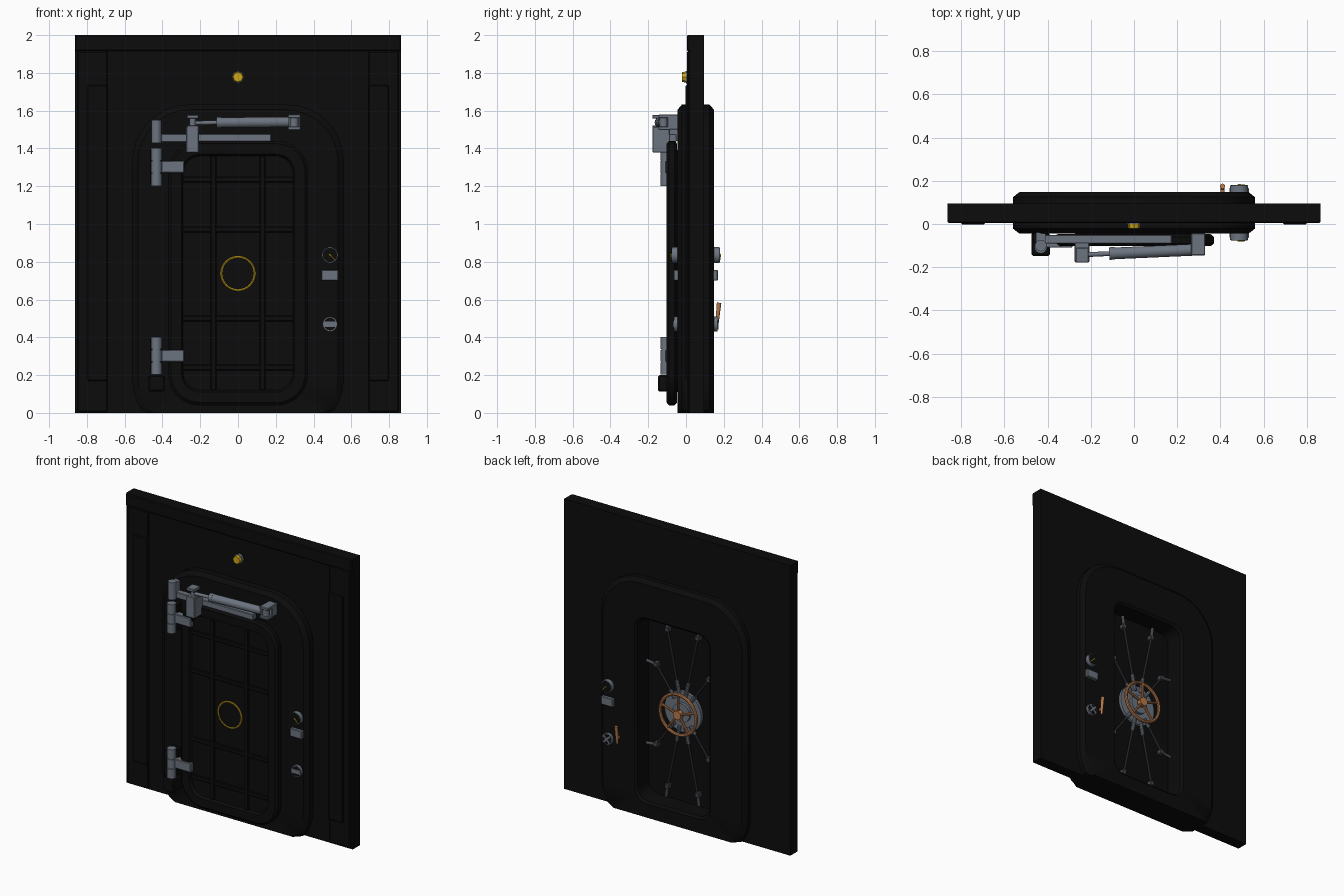
import bpy, bmesh, math
from mathutils import Vector, Matrix

if "Cube" in bpy.data.objects:
    bpy.data.objects.remove(bpy.data.objects["Cube"], do_unlink=True)


def material(name, rgb):
    m = bpy.data.materials.new(name)
    m.use_nodes = True
    m.diffuse_color = (*rgb, 1)
    m.node_tree.nodes["Principled BSDF"].inputs["Base Color"].default_value = (*rgb, 1)
    return m


BLACK = material("black paint", (0.0035, 0.0035, 0.0035))
GREY = material("blue grey steel", (0.15, 0.175, 0.215))
DARK = material("dark steel", (0.06, 0.06, 0.075))
YELLOW = material("yellow", (0.62, 0.38, 0.01))
COPPER = material("copper", (0.48, 0.19, 0.07))
made = []


def finish(name, bm, mat):
    bmesh.ops.recalc_face_normals(bm, faces=bm.faces)
    me = bpy.data.meshes.new(name)
    bm.to_mesh(me)
    bm.free()
    me.materials.append(mat)
    ob = bpy.data.objects.new(name, me)
    bpy.context.collection.objects.link(ob)
    made.append(ob)
    return ob


def box(name, x, y, z, mat, bevel=0.0, spin=0.0):
    """Box from (min, max) pairs, optionally turned about y."""
    bm = bmesh.new()
    size = [b - a for a, b in (x, y, z)]
    mid = Vector([(a + b) / 2 for a, b in (x, y, z)])
    bmesh.ops.create_cube(bm, size=1)
    bmesh.ops.scale(bm, vec=size, verts=bm.verts)
    if bevel:
        bmesh.ops.bevel(bm, geom=bm.edges[:], offset=bevel, segments=1, affect='EDGES')
    bmesh.ops.transform(bm, verts=bm.verts,
                        matrix=Matrix.Translation(mid) @ Matrix.Rotation(spin, 4, 'Y'))
    return finish(name, bm, mat)


def rod(name, a, b, r, mat, r2=None, sides=20):
    """Cylinder or cone from point a to point b."""
    a, b = Vector(a), Vector(b)
    bm = bmesh.new()
    turn = (b - a).to_track_quat('Z', 'Y').to_matrix().to_4x4()
    bmesh.ops.create_cone(bm, cap_ends=True, segments=sides, radius1=r,
                          radius2=r if r2 is None else r2, depth=(b - a).length,
                          matrix=Matrix.Translation((a + b) / 2) @ turn)
    return finish(name, bm, mat)


def ring(name, c, big, small, mat, n=40, m=8):
    """Torus facing along y."""
    bm = bmesh.new()
    rows = []
    for i in range(n):
        t = math.tau * i / n
        row = []
        for j in range(m):
            u = math.tau * j / m
            d = big + small * math.cos(u)
            row.append(bm.verts.new((c[0] + d * math.cos(t), c[1] + small * math.sin(u),
                                     c[2] + d * math.sin(t))))
        rows.append(row)
    for i in range(n):
        p, q = rows[i], rows[(i + 1) % n]
        for j in range(m):
            k = (j + 1) % m
            bm.faces.new((p[j], p[k], q[k], q[j]))
    return finish(name, bm, mat)


def rounded(hw, z0, z1, r, steps=8):
    pts = []
    for k, (x, z) in enumerate(((hw - r, z1 - r), (r - hw, z1 - r),
                                (r - hw, z0 + r), (hw - r, z0 + r))):
        for i in range(steps + 1):
            t = math.pi / 2 * (k + i / steps)
            pts.append((x + r * math.cos(t), max(z + r * math.sin(t), 0)))
    return pts


def loft(name, sections, mat, closed=False):
    """Skin rounded rectangles (half width, bottom, top, radius, y)."""
    bm = bmesh.new()
    loops = [[bm.verts.new((x, s[4], z)) for x, z in rounded(*s[:4])] for s in sections]
    pairs = list(zip(loops, loops[1:])) + ([(loops[-1], loops[0])] if closed else [])
    for p, q in pairs:
        for i in range(len(p)):
            j = (i + 1) % len(p)
            bm.faces.new((p[i], p[j], q[j], q[i]))
    if not closed:
        bm.faces.new(loops[0])
        bm.faces.new(loops[-1])
    return finish(name, bm, mat)


# Bulkhead wall, split around the doorway
HALF = 0.863
for s, side in ((1, "left"), (-1, "right")):
    def span(a, b):
        return tuple(sorted((s * a, s * b)))
    box(side + "_wall", span(0.45, HALF), (0.018, 0.095), (0, 2), BLACK)
    box(side + "_column", span(0.69, 0.85), (0.006, 0.03), (0.005, 1.915), BLACK, 0.006)
    box(side + "_column_pad", span(0.69, 0.80), (-0.002, 0.02), (0.17, 1.735), BLACK, 0.005)
box("upper_wall", (-0.45, 0.45), (0.018, 0.095), (1.5, 2), BLACK)
box("top_band", (-HALF, HALF), (0.004, 0.09), (1.915, 2), BLACK, 0.006)

# Heavy door frame with a through opening
loft("door_frame", [
    (0.53, -0.09, 1.605, 0.28, 0.148), (0.56, -0.12, 1.632, 0.3, 0.125),
    (0.56, -0.12, 1.632, 0.3, -0.022), (0.53, -0.09, 1.605, 0.28, -0.045),
    (0.275, 0.11, 1.36, 0.08, -0.045), (0.275, 0.11, 1.36, 0.08, 0.135),
    (0.29, 0.095, 1.375, 0.09, 0.148)], BLACK, closed=True)

# Door leaf: rear plug, slab and raised front rim
loft("door_plug", [(0.274, 0.111, 1.359, 0.08, 0.015),
                   (0.274, 0.111, 1.359, 0.08, -0.06)], BLACK)
loft("door_leaf", [(0.355, 0.055, 1.425, 0.15, -0.047), (0.37, 0.04, 1.44, 0.165, -0.06),
                   (0.37, 0.04, 1.44, 0.165, -0.09), (0.355, 0.055, 1.425, 0.15, -0.103),
                   (0.30, 0.11, 1.37, 0.10, -0.103), (0.29, 0.12, 1.36, 0.09, -0.085)], BLACK)
for x in (-0.13, 0.13):
    box("door_vertical_rib", (x - 0.015, x + 0.015), (-0.098, -0.08), (0.12, 1.36), BLACK, 0.004)
for z in (0.24, 0.50, 0.97, 1.235):
    box("door_cross_rib", (-0.295, 0.295), (-0.096, -0.08), (z - 0.015, z + 0.015), BLACK, 0.004)

# Front hub marker
HUB_Z = 0.738
rod("front_hub", (0, -0.08, HUB_Z), (0, -0.09, HUB_Z), 0.088, BLACK, sides=40)
ring("front_hub_ring", (0, -0.087, HUB_Z), 0.088, 0.006, YELLOW)

# Hinges
PIN_X, PIN_Y = -0.432, -0.107
for z in (0.302, 1.302):
    for a, b in ((-0.1, -0.035), (-0.031, 0.031), (0.035, 0.1)):
        rod("hinge_knuckle", (PIN_X, PIN_Y, z + a), (PIN_X, PIN_Y, z + b), 0.029, GREY, sides=16)
    rod("hinge_pin", (PIN_X, PIN_Y, z - 0.098), (PIN_X, PIN_Y, z + 0.098), 0.024, GREY)
    box("hinge_strap", (PIN_X, -0.285), (-0.11, -0.065), (z - 0.032, z + 0.032), GREY, 0.004)
    box("hinge_mount", (-0.465, -0.40), (-0.085, -0.04), (z - 0.09, z + 0.09), BLACK)
box("lower_pivot_block", (-0.475, -0.39), (-0.148, -0.04), (0.112, 0.2), BLACK, 0.008)

# Closer arm with its piston
rod("arm_pivot", (PIN_X, -0.10, 1.43), (PIN_X, -0.10, 1.55), 0.027, GREY, sides=16)
box("arm_pivot_mount", (-0.455, -0.41), (-0.1, -0.04), (1.44, 1.54), GREY)
box("closer_bar", (-0.42, 0.175), (-0.09, -0.05), (1.435, 1.476), GREY, 0.003)
box("arm_bracket", (-0.275, -0.207), (-0.178, -0.085), (1.378, 1.515), GREY, 0.004)
box("piston_bracket", (0.265, 0.33), (-0.10, -0.042), (1.5, 1.58), GREY, 0.004)
for z in (1.498, 1.562):
    box("bracket_fork", (0.265, 0.33), (-0.145, -0.085), (z, z + 0.018), GREY, 0.003)
box("arm_fork_lower", (-0.27, -0.21), (-0.178, -0.11), (1.505, 1.522), GREY, 0.003)
box("arm_fork_upper", (-0.27, -0.21), (-0.178, -0.11), (1.558, 1.578), GREY, 0.003)
rod("arm_fork_pin", (-0.24, -0.143, 1.5), (-0.24, -0.143, 1.575), 0.017, GREY)
rod("bracket_fork_pin", (0.297, -0.118, 1.5), (0.297, -0.118, 1.578), 0.022, GREY)
rod("piston_rod", (-0.24, -0.143, 1.535), (-0.09, -0.136, 1.537), 0.011, GREY)
rod("piston_cylinder", (-0.11, -0.137, 1.537), (0.27, -0.12, 1.54), 0.027, GREY)
rod("piston_collar", (-0.115, -0.137, 1.537), (-0.09, -0.136, 1.537), 0.029, GREY)

# Warning lamp
rod("lamp_base", (0, 0.02, 1.778), (0, 0, 1.778), 0.033, GREY, sides=8)
rod("lamp_lens", (0, 0.005, 1.778), (0, -0.02, 1.778), 0.03, YELLOW, 0.026, sides=8)

# Gauge, switch box and valve on both faces of the frame
GX = 0.487
for s, base, side in ((-1, -0.045, "front"), (1, 0.148, "rear")):
    def out(d):
        return base + s * d

    def depth(a, b):
        return tuple(sorted((out(a), out(b))))
    z = 0.836
    rod(side + "_gauge_body", (GX, out(-0.01), z), (GX, out(0.03), z), 0.042, GREY, sides=28)
    rod(side + "_gauge_face", (GX, out(0.029), z), (GX, out(0.032), z), 0.038, BLACK, sides=28)
    rod(side + "_gauge_needle", (GX - 0.004, out(0.033), z + 0.004),
        (GX + 0.026, out(0.033), z - 0.026), 0.0045, YELLOW, 0.002, sides=6)
    box(side + "_switch_box", (GX - 0.045, GX + 0.045), depth(-0.01, 0.021),
        (0.70, 0.757), GREY, 0.004)
    z = 0.47
    rod(side + "_valve_body", (GX, out(-0.01), z), (GX, out(0.018), z), 0.039, GREY, sides=28)
    rod(side + "_valve_face", (GX, out(0.017), z), (GX, out(0.02), z), 0.033, BLACK, sides=28)
    for turn in ((0,) if s < 0 else (math.pi / 4, -math.pi / 4)):
        w = 0.014 if s < 0 else 0.006
        box(side + "_valve_bar", (GX - 0.034, GX + 0.034), depth(0.015, 0.024),
            (z - w, z + w), GREY, spin=turn)

# Rear lever
rod("lever_pivot", (0.41, 0.14, 0.5), (0.41, 0.168, 0.5), 0.01, COPPER)
rod("lever_arm", (0.41, 0.163, 0.46), (0.41, 0.175, 0.583), 0.008, COPPER, 0.012)

# Locking mechanism: hub plate, rods, bolts
rod("lock_plate", (0, 0.01, HUB_Z), (0, 0.035, HUB_Z), 0.14, GREY, sides=40)
rod("lock_boss", (0, 0.03, HUB_Z), (0, 0.055, HUB_Z), 0.065, GREY, sides=32)
RY = 0.036
for sx in (-1, 1):
    for sz in (-1, 1):
        for tip, elbow in (((0.125, 0.615), (0.115, 0.54)), ((0.274, 0.285), (0.2, 0.275))):
            tip = Vector((sx * tip[0], RY, HUB_Z + sz * tip[1]))
            elbow = Vector((sx * elbow[0], RY, HUB_Z + sz * elbow[1]))
            start = Vector((elbow.x, 0, elbow.z - HUB_Z)).normalized() * 0.10
            start += Vector((0, RY, HUB_Z))
            rod("lock_rod", start, elbow, 0.007, DARK, sides=10)
            rod("lock_bolt", elbow, tip, 0.011, DARK, sides=12)
            rod("rod_clevis", start, start.lerp(elbow, 0.25), 0.013, GREY, sides=10)
            box("bolt_guide", (elbow.x - 0.016, elbow.x + 0.016), (0.01, RY + 0.012),
                (elbow.z - 0.016, elbow.z + 0.016), DARK, 0.003)

# Handwheel
WY = 0.085
ring("handwheel_rim", (0, WY, HUB_Z), 0.138, 0.011, COPPER)
rod("handwheel_shaft", (0, 0.03, HUB_Z), (0, WY, HUB_Z), 0.018, GREY)
rod("handwheel_hub", (0, WY - 0.015, HUB_Z), (0, WY + 0.015, HUB_Z), 0.03, COPPER)
for i in range(5):
    t = math.tau * i / 5 + math.pi / 2
    rod("handwheel_spoke", (0, WY, HUB_Z),
        (0.138 * math.cos(t), WY, HUB_Z + 0.138 * math.sin(t)), 0.009, COPPER, sides=10)

# Smooth curved sides, keep edges sharp
bpy.ops.object.select_all(action='DESELECT')
for ob in made:
    ob.select_set(True)
bpy.context.view_layer.objects.active = made[0]
bpy.ops.object.shade_smooth_by_angle(angle=math.radians(35))
